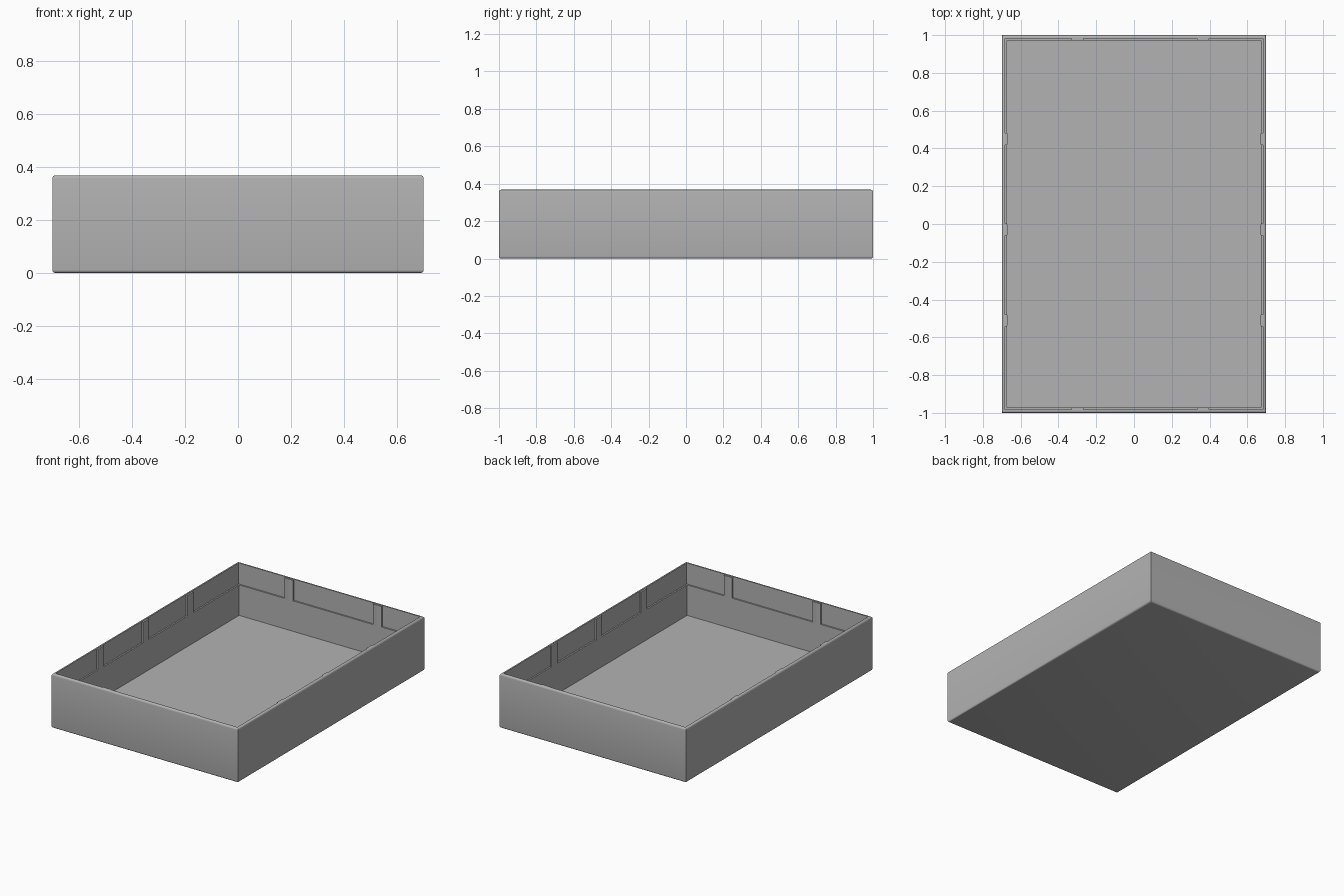
import bpy, bmesh, math
from mathutils import Vector

cube = bpy.data.objects.get("Cube")
if cube:
    bpy.data.objects.remove(cube, do_unlink=True)

HALF_X, HALF_Y, HEIGHT = 0.7, 1.0, 0.368
FLOOR_Z, LEDGE_Z = 0.018, 0.225
LIP, WALL, ROUND = 0.018, 0.028, 0.012

grey = bpy.data.materials.new("plain grey")
grey.use_nodes = True
colour = (0.45, 0.45, 0.45, 1)
grey.diffuse_color = colour
grey.node_tree.nodes["Principled BSDF"].inputs["Base Color"].default_value = colour


def finish(name, bm):
    bmesh.ops.recalc_face_normals(bm, faces=bm.faces)
    mesh = bpy.data.meshes.new(name)
    bm.to_mesh(mesh)
    bm.free()
    mesh.materials.append(grey)
    obj = bpy.data.objects.new(name, mesh)
    bpy.context.collection.objects.link(obj)
    bpy.ops.object.select_all(action="DESELECT")
    obj.select_set(True)
    bpy.context.view_layer.objects.active = obj
    bpy.ops.object.shade_smooth_by_angle(angle=math.radians(35))
    return obj


def fillet(z, start, end, steps=4):
    """Quarter round at the outer edge, as (inset, z) points."""
    angles = [math.radians(start + (end - start) * i / steps) for i in range(steps + 1)]
    return [(ROUND - ROUND * math.cos(a), z + ROUND * math.sin(a)) for a in angles]


# Tray: wall section carried around the rectangle, from underside to inner floor
section = fillet(ROUND, -90, 0) + fillet(HEIGHT - ROUND, 0, 90)
section += [(LIP, HEIGHT), (LIP, LEDGE_Z), (WALL, LEDGE_Z), (WALL, FLOOR_Z)]
bm = bmesh.new()
rings = []
for inset, z in section:
    x, y = HALF_X - inset, HALF_Y - inset
    rings.append([bm.verts.new((sx * x, sy * y, z))
                  for sx, sy in ((-1, -1), (1, -1), (1, 1), (-1, 1))])
for low, high in zip(rings, rings[1:]):
    for i in range(4):
        j = (i + 1) % 4
        bm.faces.new((low[i], low[j], high[j], high[i]))
bm.faces.new(rings[0])
bm.faces.new(rings[-1])
finish("tray", bm)


# Ribs: upright strips on the upper inner walls, standing on the ledge
def rib(name, centre, size):
    bm = bmesh.new()
    bmesh.ops.create_cube(bm, size=1)
    bmesh.ops.scale(bm, vec=Vector(size), verts=bm.verts)
    bmesh.ops.translate(bm, vec=Vector(centre), verts=bm.verts)
    upright = [e for e in bm.edges if abs(e.verts[0].co.z - e.verts[1].co.z) > 0.05]
    bmesh.ops.bevel(bm, geom=upright, offset=0.004, segments=2, affect="EDGES", profile=0.5)
    finish(name, bm)


RIB_WIDTH, RIB_DEPTH = 0.064, 0.02
bottom, top = LEDGE_Z - 0.005, HEIGHT - 0.003
mid_z, tall = (bottom + top) / 2, top - bottom
reach = WALL + 0.001 - RIB_DEPTH / 2
for side, sign in (("left", 1), ("right", -1)):
    for y in (0.45, -0.03, -0.51):
        rib(side + "_rib", (sign * (HALF_X - reach), y, mid_z), (RIB_DEPTH, RIB_WIDTH, tall))
for side, sign in (("back", 1), ("front", -1)):
    for x in (-0.3, 0.365):
        rib(side + "_rib", (x, sign * (HALF_Y - reach), mid_z), (RIB_WIDTH, RIB_DEPTH, tall))
